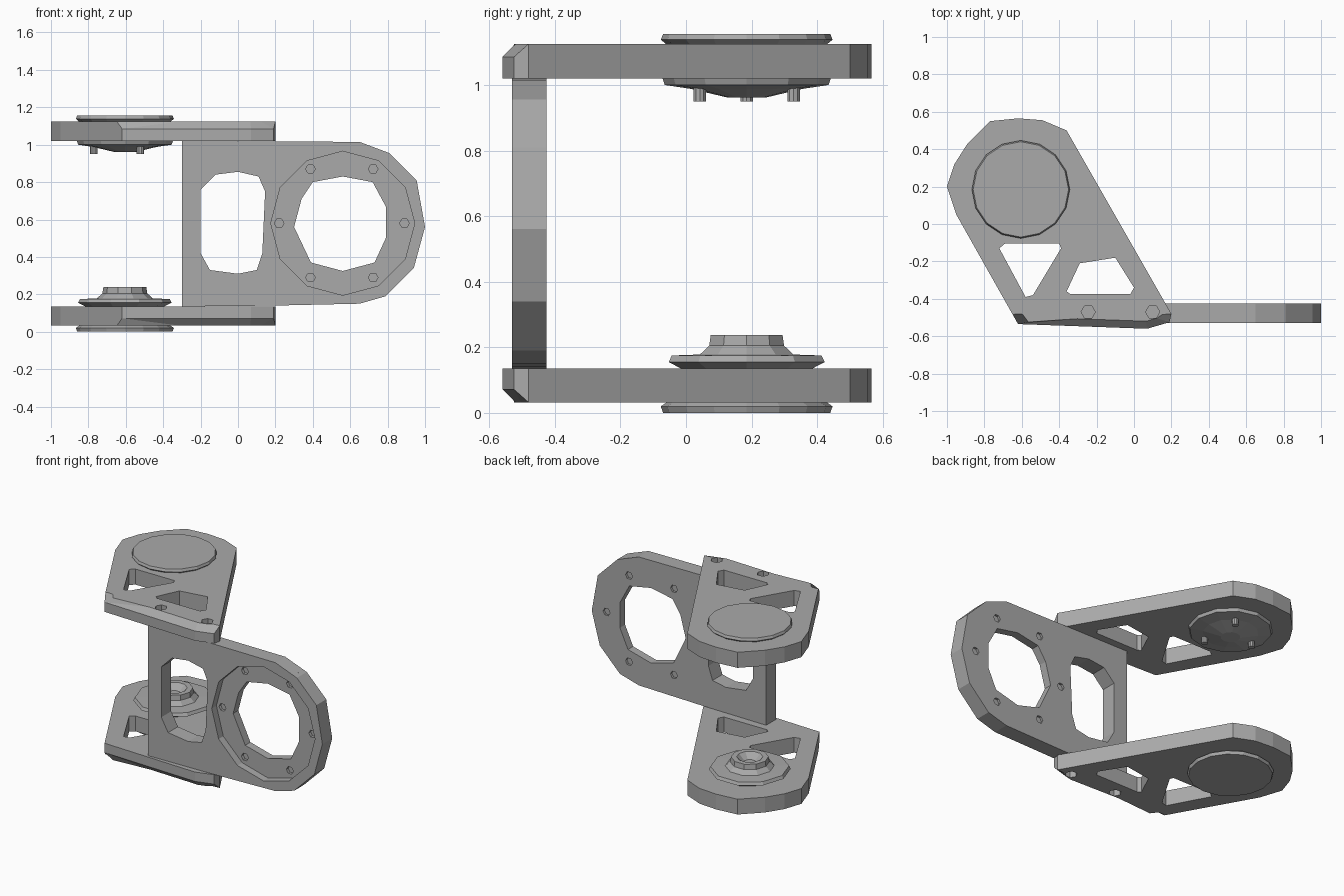
import bpy, bmesh, math
from mathutils import Matrix, Vector

old = bpy.data.objects.get("Cube")
if old:
    bpy.data.objects.remove(old)

grey = bpy.data.materials.new("plain grey")
grey.use_nodes = True
GREY = (0.4, 0.4, 0.4, 1)
grey.diffuse_color = GREY
grey.node_tree.nodes["Principled BSDF"].inputs["Base Color"].default_value = GREY


def finish(name, bm):
    bmesh.ops.recalc_face_normals(bm, faces=bm.faces[:])
    mesh = bpy.data.meshes.new(name)
    bm.to_mesh(mesh)
    bm.free()
    mesh.materials.append(grey)
    obj = bpy.data.objects.new(name, mesh)
    bpy.context.collection.objects.link(obj)
    return obj


def ngon(cx, cy, r, sides):
    return [(cx + r * math.cos(math.tau * i / sides), cy + r * math.sin(math.tau * i / sides))
            for i in range(sides)]


def slab(loops, lo, hi):
    """Flat plate from an outline and hole loops, extruded along z."""
    bm = bmesh.new()
    for loop in loops:
        vs = [bm.verts.new((x, y, lo)) for x, y in loop]
        for a, b in zip(vs, vs[1:] + vs[:1]):
            bm.edges.new((a, b))
    bmesh.ops.triangle_fill(bm, edges=bm.edges[:], use_beauty=True, normal=(0, 0, 1))
    ext = bmesh.ops.extrude_face_region(bm, geom=bm.faces[:])
    bmesh.ops.translate(bm, vec=(0, 0, hi - lo),
                        verts=[v for v in ext["geom"] if isinstance(v, bmesh.types.BMVert)])
    bmesh.ops.recalc_face_normals(bm, faces=bm.faces[:])
    return bm


def upright(bm):
    """Stand a flat plate up: its y becomes z, its z becomes y."""
    bm.transform(Matrix(((1, 0, 0, 0), (0, 0, 1, 0), (0, 1, 0, 0), (0, 0, 0, 1))))
    return bm


def lathe(name, profile, sides, centre):
    """Turn a (radius, z) profile about a vertical axis."""
    bm = bmesh.new()
    vs = [bm.verts.new((r, 0, z)) for r, z in profile]
    es = [bm.edges.new(p) for p in zip(vs, vs[1:])]
    bmesh.ops.spin(bm, geom=vs + es, cent=(0, 0, 0), axis=(0, 0, 1),
                   angle=math.tau, steps=sides, use_duplicate=False)
    bmesh.ops.remove_doubles(bm, verts=bm.verts[:], dist=0.0005)
    bmesh.ops.translate(bm, vec=(*centre, 0), verts=bm.verts[:])
    return finish(name, bm)


# Horizontal arms, with two windows and two bolt holes each
arm = [(-0.62, -0.535), (0.07, -0.56), (0.19, -0.525), (0.2, -0.48), (-0.36, 0.5), (-0.49, 0.555),
       (-0.62, 0.565), (-0.77, 0.55), (-0.89, 0.43), (-0.96, 0.32), (-1.0, 0.2), (-0.95, 0.05)]
tri_window = [(-0.72, -0.13), (-0.69, -0.105), (-0.4, -0.105), (-0.39, -0.13),
              (-0.54, -0.38), (-0.58, -0.39)]
quad_window = [(-0.36, -0.36), (-0.29, -0.21), (-0.1, -0.18), (0, -0.34), (-0.02, -0.375),
               (-0.34, -0.375)]
arm_loops = [arm, tri_window, quad_window] + [ngon(x, -0.47, 0.038, 6) for x in (-0.245, 0.1)]

for name, lo, hi, outer in (("top_arm", 1.02, 1.125, 1.125), ("bottom_arm", 0.032, 0.135, 0.032)):
    bm = slab(arm_loops, lo, hi)
    rim = [e for e in bm.edges if e.calc_face_angle(0) > 1
           and all(abs(v.co.z - outer) < 0.001 and v.co.y < -0.515 for v in e.verts)]
    bmesh.ops.bevel(bm, geom=rim, offset=0.04, offset_type='OFFSET', segments=1,
                    affect='EDGES', clamp_overlap=True)
    finish(name, bm)

# Upright plate: a back layer with the small opening, a front layer with the wide recess
upright_outline = [(-0.3, 0.135), (0.2, 0.14), (0.65, 0.15), (0.79, 0.19), (0.94, 0.34),
                   (1.0, 0.56), (0.955, 0.81), (0.81, 0.955), (0.65, 1.015), (-0.3, 1.02)]
slot = [(-0.2, 0.42), (-0.15, 0.33), (0, 0.31), (0.1, 0.33), (0.13, 0.42), (0.145, 0.75),
        (0.11, 0.83), (0, 0.855), (-0.12, 0.84), (-0.2, 0.76)]
opening = [(0.3, 0.56), (0.34, 0.71), (0.4, 0.8), (0.56, 0.83), (0.72, 0.8), (0.79, 0.67),
           (0.79, 0.5), (0.73, 0.37), (0.56, 0.325), (0.39, 0.37)]
recess = ngon(0.56, 0.58, 0.385, 12)
screws = ngon(0.555, 0.58, 0.335, 6)
holes = [ngon(x, z, 0.026, 6) for x, z in screws]
finish("upright_back", upright(slab([upright_outline, slot, opening] + holes, -0.48, -0.425)))
finish("upright_front", upright(slab([upright_outline, slot, recess], -0.53, -0.48)))
for i, (x, z) in enumerate(screws):
    finish(f"screw_{i + 1}", upright(slab([ngon(x, z, 0.026, 6)], -0.46, -0.44)))

# Round caps and bearings at the pivot
PIVOT = (-0.605, 0.185)
lathe("top_cap", [(0, 1.12), (0.24, 1.12), (0.262, 1.138), (0.255, 1.155), (0, 1.155)], 16, PIVOT)
lathe("top_bearing", [(0, 1.03), (0.26, 1.03), (0.25, 1.0), (0.17, 0.988), (0.06, 0.962), (0, 0.962)],
      12, PIVOT)
lathe("bottom_cap", [(0, 0.035), (0.24, 0.035), (0.262, 0.02), (0.255, 0.0), (0, 0.0)], 16, PIVOT)
lathe("bottom_bearing", [(0, 0.13), (0.2, 0.13), (0.25, 0.155), (0.24, 0.175), (0.15, 0.178),
                         (0.12, 0.205), (0.115, 0.238), (0.08, 0.238), (0.04, 0.2), (0, 0.2)],
      10, PIVOT)

# Three pins below the top bearing
for i, (x, y) in enumerate(ngon(0, 0, 0.165, 6)[1::2]):
    lathe(f"pin_{i + 1}", [(0, 1.01), (0.02, 1.01), (0.02, 0.95), (0, 0.95)], 10,
          (PIVOT[0] + x, PIVOT[1] + y))
